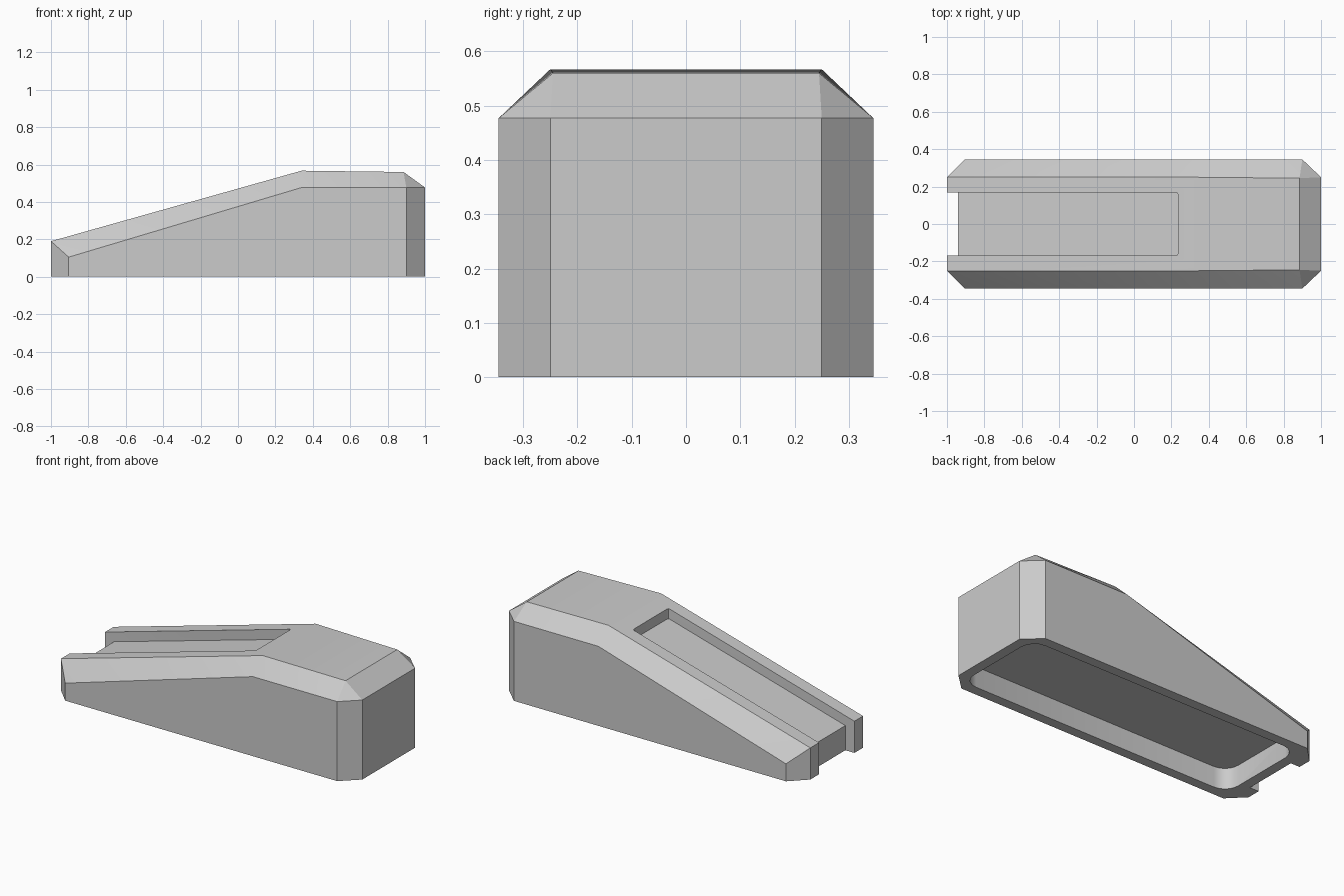
import bpy, bmesh

default = bpy.data.objects.get("Cube")
if default:
    bpy.data.objects.remove(default, do_unlink=True)

grey = bpy.data.materials.new("plain grey")
grey.use_nodes = True
colour = (0.6, 0.6, 0.6, 1)
grey.diffuse_color = colour
grey.node_tree.nodes["Principled BSDF"].inputs["Base Color"].default_value = colour


def make_object(name, bm):
    bmesh.ops.recalc_face_normals(bm, faces=bm.faces)
    mesh = bpy.data.meshes.new(name)
    bm.to_mesh(mesh)
    bm.free()
    mesh.materials.append(grey)
    obj = bpy.data.objects.new(name, mesh)
    bpy.context.collection.objects.link(obj)
    return obj


def prism(profile, direction):
    """Extrude a closed profile along a direction."""
    bm = bmesh.new()
    face = bm.faces.new([bm.verts.new(p) for p in profile])
    new = bmesh.ops.extrude_face_region(bm, geom=[face])["geom"]
    moved = [v for v in new if isinstance(v, bmesh.types.BMVert)]
    bmesh.ops.translate(bm, verts=moved, vec=direction)
    return bm


def bevel_upright(bm, x_test, width, segments):
    """Round the vertical edges whose x passes the test."""
    edges = [e for e in bm.edges
             if (e.verts[0].co - e.verts[1].co).xy.length < 0.001
             and x_test(e.verts[0].co.x)]
    bmesh.ops.bevel(bm, geom=edges, offset=width, segments=segments,
                    profile=0.5, affect='EDGES')


# Wedge body: mirrored outline points joined into flat chamfered faces
half = [(-1, 0.25, 0), (-0.905, 0.345, 0), (0.9, 0.345, 0), (1, 0.25, 0),
        (-1, 0.25, 0.19), (-0.905, 0.345, 0.105),
        (0.34, 0.25, 0.567), (0.34, 0.345, 0.477),
        (0.885, 0.245, 0.56), (0.9, 0.345, 0.477), (1, 0.25, 0.477)]
bm = bmesh.new()
for x, y, z in half:
    for side in (-1, 1):
        bm.verts.new((x, y * side, z))
bmesh.ops.convex_hull(bm, input=bm.verts)
bmesh.ops.dissolve_limit(bm, angle_limit=0.02, verts=bm.verts, edges=bm.edges)
body = make_object("wedge_body", bm)

# Sloping slot in the top, open through the thin end
slot = [(-1.1, -0.1), (-0.94, -0.1), (-0.94, 0.148),
        (0.235, 0.477), (0.235, 0.8), (-1.1, 0.8)]
bm = prism([(x, -0.168, z) for x, z in slot], (0, 0.336, 0))
bevel_upright(bm, lambda x: x > 0, 0.01, 2)
slot_cutter = make_object("slot_cutter", bm)

# Hollow underside with rounded corners
x0, x1, y = -0.88, 0.94, 0.285
bm = prism([(x0, -y, -0.1), (x1, -y, -0.1), (x1, y, -0.1), (x0, y, -0.1)],
           (0, 0, 0.225))
bevel_upright(bm, lambda x: True, 0.09, 4)
hollow_cutter = make_object("hollow_cutter", bm)

# Cut both shapes and discard the cutters
bpy.context.view_layer.objects.active = body
body.select_set(True)
for cutter in (slot_cutter, hollow_cutter):
    cutter.hide_render = True
    cut = body.modifiers.new("cut", 'BOOLEAN')
    cut.operation = 'DIFFERENCE'
    cut.solver = 'EXACT'
    cut.object = cutter
    bpy.ops.object.modifier_apply(modifier=cut.name)
    bpy.data.objects.remove(cutter, do_unlink=True)
bpy.ops.object.shade_smooth_by_angle(angle=0.45)
